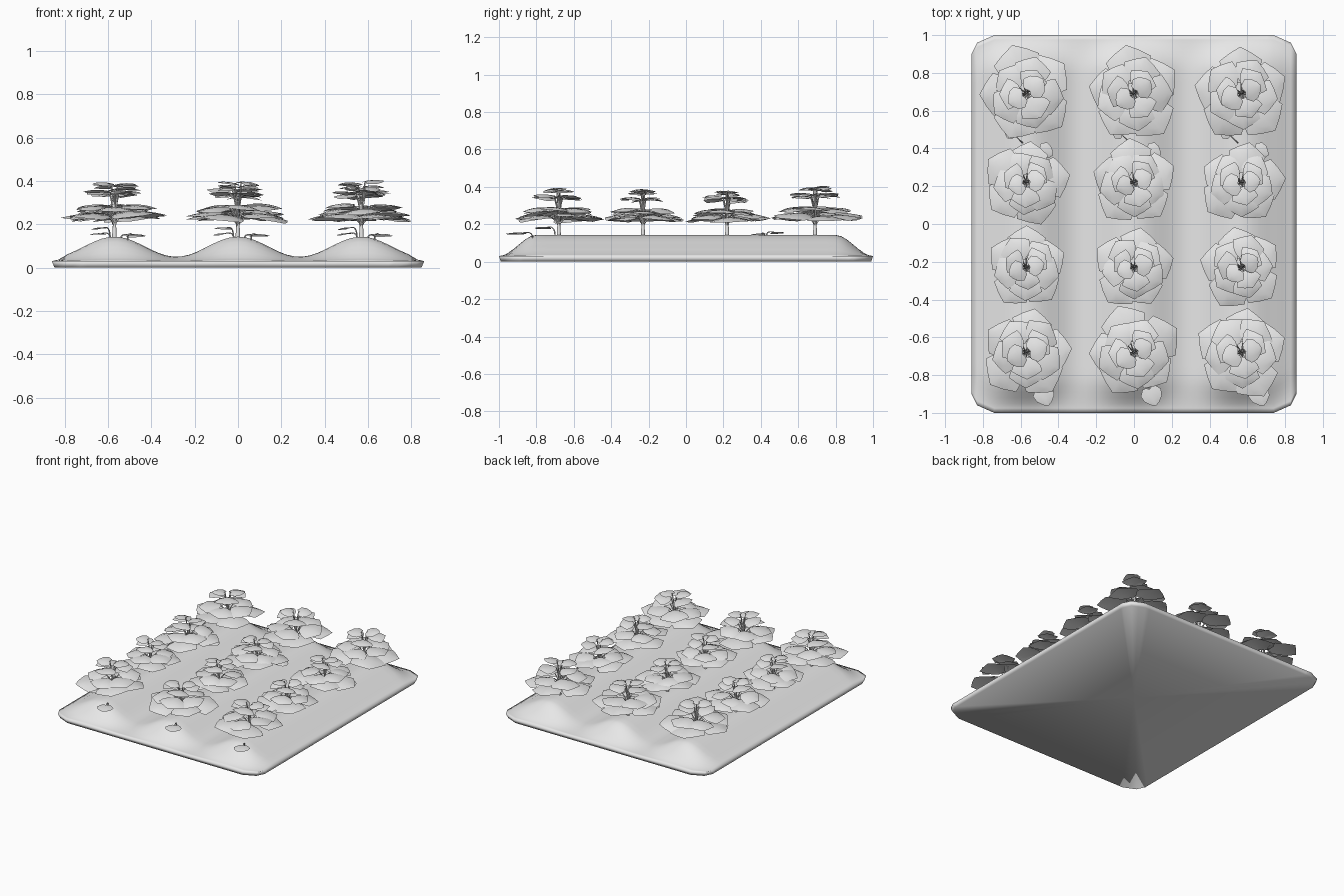
import bpy, bmesh, math, random
from mathutils import Vector, Matrix

random.seed(7)
cube = bpy.data.objects.get("Cube")
if cube:
    bpy.data.objects.remove(cube, do_unlink=True)

GREY = (0.8, 0.8, 0.8, 1)
mat = bpy.data.materials.new("pale_grey")
mat.use_nodes = True
mat.diffuse_color = GREY
mat.node_tree.nodes["Principled BSDF"].inputs["Base Color"].default_value = GREY

HALF_X, EDGE_Z, PITCH = 0.86, 0.03, 0.57


def finish(bm, name, angle=180):
    mesh = bpy.data.meshes.new(name)
    bm.to_mesh(mesh)
    bm.free()
    mesh.materials.append(mat)
    ob = bpy.data.objects.new(name, mesh)
    bpy.context.collection.objects.link(ob)
    bpy.ops.object.select_all(action='DESELECT')
    bpy.context.view_layer.objects.active = ob
    ob.select_set(True)
    bpy.ops.object.shade_smooth_by_angle(angle=math.radians(angle))
    return ob


def smooth(t):
    t = max(0, min(1, t))
    return t * t * (3 - 2 * t)


def ground(x, y):
    ridge = 0.05 + 0.093 * (1 + math.cos(2 * math.pi * x / PITCH)) / 2
    fade = smooth((1 - abs(y)) / 0.2) * smooth((HALF_X - abs(x)) / 0.08)
    return EDGE_Z + (ridge - EDGE_Z) * fade


def half_length(x):
    # corners are cut by two short slants
    a = abs(x)
    if a < 0.74:
        return 1.0
    if a < 0.83:
        return 1 - 0.04 * (a - 0.74) / 0.09
    return 0.96 - 0.06 * (a - 0.83) / 0.03


# Soil bed: ridged grid with a short skirt and a flat underside
bm = bmesh.new()
half = [i * 0.037 for i in range(1, 21)] + [0.785, 0.83, HALF_X]
xs = [-x for x in reversed(half)] + [0] + half
side = [0.2, 0.4, 0.6, 0.75, 0.8, 0.83, 0.86, 0.89, 0.92, 0.95, 0.975, 1]
ys = [-y for y in reversed(side)] + [0] + side
grid = []
for x in xs:
    h = half_length(x)
    grid.append([bm.verts.new((x, y * h, ground(x, y))) for y in ys])
for a, b in zip(grid, grid[1:]):
    for j in range(len(ys) - 1):
        bm.faces.new((a[j], b[j], b[j + 1], a[j + 1]))
rim = ([c[0] for c in grid] + grid[-1][1:]
       + [c[-1] for c in reversed(grid[:-1])] + grid[0][-2:0:-1])
foot = [bm.verts.new((v.co.x * 0.985, v.co.y * 0.99, 0)) for v in rim]
center = bm.verts.new((0, 0, 0))
for i in range(len(rim)):
    k = (i + 1) % len(rim)
    bm.faces.new((rim[k], rim[i], foot[i], foot[k]))
    bm.faces.new((foot[k], foot[i], center))
bmesh.ops.recalc_face_normals(bm, faces=bm.faces)
finish(bm, "soil_bed")


def add_leaf(bm, start, angle, length, width, rise, droop, heart=False):
    # arched leaf sheet with a raised midrib
    if heart:
        rows = [(0, 0.12), (-0.06, 0.3), (0.25, 0.5), (0.6, 0.42), (0.87, 0.2), (1, 0)]
    else:
        rows = [(0, 0.1), (0.15, 0.3), (0.38, 0.44), (0.62, 0.5), (0.82, 0.27), (1, 0)]
    turn = Matrix.Translation(start) @ Matrix.Rotation(angle, 4, 'Z')
    twist = random.uniform(-0.12, 0.12)
    lines = []
    for i, (u, w) in enumerate(rows):
        z = rise * u - droop * u * u
        mid = max(u, 0.05) if heart else u
        line = []
        for s in (-1, -0.5, 0, 0.5, 1):
            if w == 0 and s != 0:
                continue
            v = s * w * width
            uu = mid if s == 0 else u
            line.append(bm.verts.new(turn @ Vector(
                (uu * length, v, z - 0.16 * abs(v) * abs(s) + twist * v))))
        lines.append(line)
    for a, b in zip(lines, lines[1:]):
        for k in range(4):
            if len(b) == 1:
                bm.faces.new((a[k], b[0], a[k + 1]))
            else:
                bm.faces.new((a[k], b[k], b[k + 1], a[k + 1]))


def add_tube(bm, points, radius, sides=5):
    # thin upright-swept stalk, tapering to its end
    rings = []
    n = len(points)
    for i, p in enumerate(points):
        d = points[min(i + 1, n - 1)] - points[max(i - 1, 0)]
        q = d.to_track_quat('Z', 'Y')
        r = radius * (1 - 0.45 * i / (n - 1))
        rings.append([bm.verts.new(p + q @ Vector((r * math.cos(t), r * math.sin(t), 0)))
                      for t in (2 * math.pi * k / sides for k in range(sides))])
    for a, b in zip(rings, rings[1:]):
        for k in range(sides):
            m = (k + 1) % sides
            bm.faces.new((a[k], a[m], b[m], b[k]))


def bend(a, b, c, steps=5):
    return [a * (1 - t) ** 2 + b * 2 * t * (1 - t) + c * t * t
            for t in (i / steps for i in range(steps + 1))]


# tier: leaves, inner radius, leaf length, width, height, droop
TIERS = [
    (5, 0.055, 0.195, 0.23, 0.247, 0.035),
    (5, 0.045, 0.15, 0.19, 0.278, 0.035),
    (3, 0.025, 0.115, 0.16, 0.345, 0.02),
    (2, 0.018, 0.095, 0.13, 0.38, 0.02),
]


def add_plant(name, x, y, scale, lift, start_angle):
    leaves, stalks = bmesh.new(), bmesh.new()
    base = Vector((x, y, 0.13))
    fork = Vector((x, y, 0.18))
    add_tube(stalks, [base, fork, Vector((x, y, 0.21))], 0.012, 7)
    for t, (count, inner, length, width, height, droop) in enumerate(TIERS):
        for i in range(count):
            ang = (start_angle + t * 0.65 + 2 * math.pi * i / count
                   + random.uniform(-0.15, 0.15))
            z = height + lift * (t + 1) / 4 + random.uniform(-0.01, 0.01)
            r = inner * scale
            tip = Vector((x + r * math.cos(ang), y + r * math.sin(ang), z))
            size = scale * random.uniform(0.92, 1.06)
            add_leaf(leaves, tip, ang, length * size, width * size,
                     0.025, droop + random.uniform(0, 0.015), heart=t == 3)
            add_tube(stalks, bend(fork, Vector((x, y, (z + 0.2) / 2)), tip), 0.006)
    finish(leaves, name + "_leaves", 50)
    finish(stalks, name + "_stalks", 60)


# Twelve plants in three ridges of four
ROWS = [(-0.68, 1.0, 0.0), (-0.23, 0.9, -0.008), (0.22, 0.92, -0.012), (0.69, 1.03, 0.012)]
for c in range(3):
    for r, (y, scale, lift) in enumerate(ROWS):
        add_plant(f"plant_{c + 1}_{r + 1}", (c - 1) * PITCH, y, scale, lift,
                  math.pi / 2 + random.uniform(-0.25, 0.25))


# Small low sprouts beside the plants
def add_sprout(leaves, stalks, root, tip, height, size):
    a = Vector((*root, ground(*root) - 0.005))
    c = Vector((*tip, height))
    add_tube(stalks, bend(a, Vector((*root, height + 0.01)), c), 0.004)
    d = c - a
    add_leaf(leaves, c, math.atan2(d.y, d.x), size, size * 1.15, 0.008, 0.014, True)


leaves, stalks = bmesh.new(), bmesh.new()
for c in range(3):
    x = (c - 1) * PITCH
    add_sprout(leaves, stalks, (x + 0.06, -0.82), (x + 0.08, -0.87), 0.155, 0.1)
    add_sprout(leaves, stalks, (x - 0.02, -0.7), (x - 0.05, -0.74), 0.185, 0.08)
    add_sprout(leaves, stalks, (x - 0.02, 0.43), (x - 0.06, 0.47), 0.158, 0.07)
    add_sprout(leaves, stalks, (x + 0.03, 0.42), (x + 0.07, 0.4), 0.15, 0.08)
finish(leaves, "sprout_leaves", 50)
finish(stalks, "sprout_stalks", 60)
